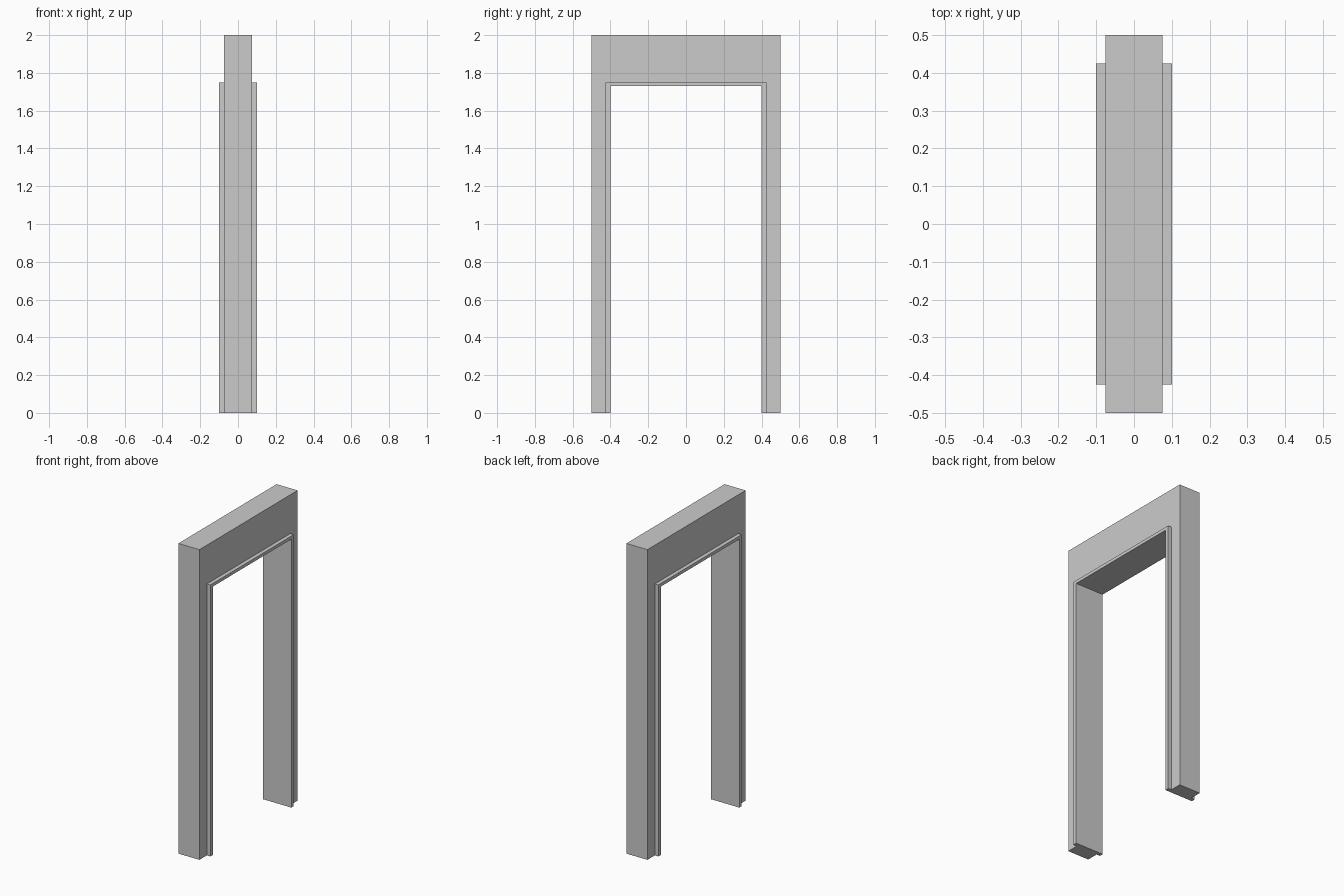
import bpy, bmesh

if "Cube" in bpy.data.objects:
    bpy.data.objects.remove(bpy.data.objects["Cube"])

# Nested arches as (half width, top height)
OUTER, REBATE, INNER = (0.5, 2.0), (0.425, 1.75), (0.4, 1.73)
WALL, TRIM = 0.075, 0.1  # half depths along x

# Stepped cross-section: thin wall outside, deeper trim lining the opening
half = [(WALL, OUTER), (WALL, REBATE), (TRIM, REBATE), (TRIM, INNER)]
section = half + [(-x, arch) for x, arch in reversed(half)]


def sweep_arch(name, section):
    """Sweep a closed section up one leg, across the lintel and down the other."""
    bm = bmesh.new()
    stations = [(-1, 0), (-1, 1), (1, 1), (1, 0)]
    rings = [[bm.verts.new((x, side * w, up * h)) for x, (w, h) in section]
             for side, up in stations]
    n = len(section)
    for a, b in zip(rings, rings[1:]):
        for i in range(n):
            j = (i + 1) % n
            bm.faces.new((a[i], a[j], b[j], b[i]))
    # Feet
    bm.faces.new(rings[0])
    bm.faces.new(rings[-1])
    bmesh.ops.recalc_face_normals(bm, faces=bm.faces)
    mesh = bpy.data.meshes.new(name)
    bm.to_mesh(mesh)
    bm.free()
    obj = bpy.data.objects.new(name, mesh)
    bpy.context.collection.objects.link(obj)
    return obj


# Doorway wall with raised trim on both sides
sweep_arch("doorway_frame", section)
